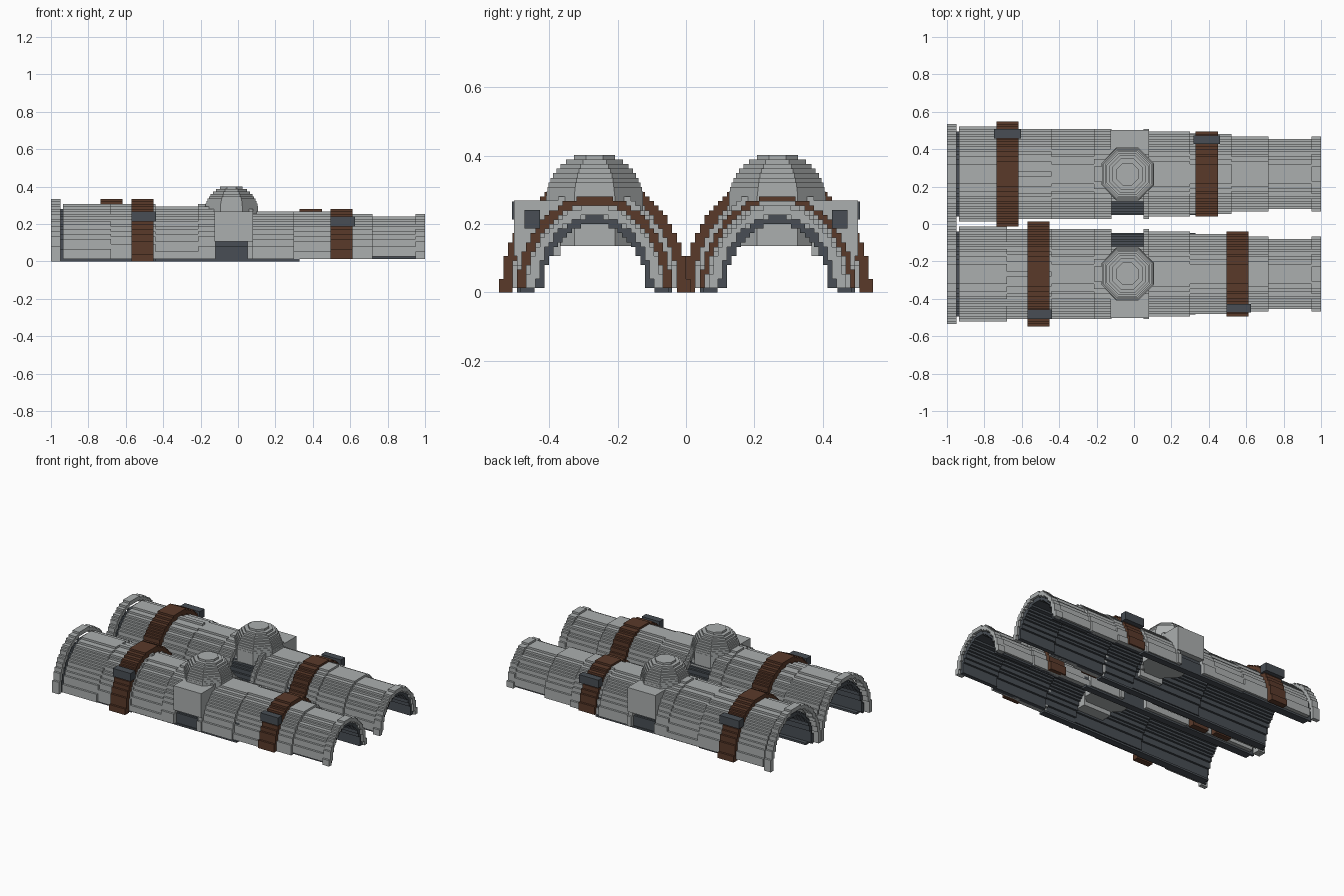
import bpy, bmesh, math
from mathutils import Matrix

cube = bpy.data.objects.get("Cube")
if cube:
    bpy.data.objects.remove(cube, do_unlink=True)

V = 2 / 150          # size of one stair step
CENTRE = 0.267       # distance of each guard's axis from the middle


def material(name, rgb):
    m = bpy.data.materials.new(name)
    m.use_nodes = True
    m.diffuse_color = (*rgb, 1)
    m.node_tree.nodes["Principled BSDF"].inputs["Base Color"].default_value = (*rgb, 1)
    return m


STEEL = material("light steel", (0.41, 0.43, 0.43))
DARK = material("dark lining", (0.065, 0.076, 0.089))
LEATHER = material("brown leather", (0.102, 0.042, 0.023))


def make(name, bm, mat):
    bmesh.ops.recalc_face_normals(bm, faces=bm.faces)
    me = bpy.data.meshes.new(name)
    bm.to_mesh(me)
    bm.free()
    me.materials.append(mat)
    bpy.context.collection.objects.link(bpy.data.objects.new(name, me))


def stairs(a, b, z0):
    """Stepped right half of an elliptical arch, listed from foot to crown."""
    pts, z, last = [], z0, None
    while z + V / 2 < b:
        w = max(V, round(a * math.sqrt(1 - ((z + V / 2) / b) ** 2) / V) * V)
        if w != last:
            if last is not None:
                pts.append((last, z))
            pts.append((w, z))
            last = w
        z += V
    return pts + [(last, z)]


def arch(bm, yc, x0, x1, a, b, thick, z0):
    """Stepped arch of half-width a and height b, running along x."""
    outer = stairs(a, b, z0)
    inner = stairs(a - thick, b - thick, z0)
    ring = outer + [(-y, z) for y, z in reversed(outer)]
    ring += [(-y, z) for y, z in inner] + list(reversed(inner))
    face = bm.faces.new([bm.verts.new((x0, yc + y, z)) for y, z in ring])
    out = bmesh.ops.extrude_face_region(bm, geom=[face])
    bmesh.ops.translate(bm, vec=(x1 - x0, 0, 0),
                        verts=[g for g in out["geom"] if isinstance(g, bmesh.types.BMVert)])
    bm.faces.new([bm.verts.new(v.co) for v in face.verts]) if not face.is_valid else None


def box(bm, x0, x1, y0, y1, z0, z1):
    mat = Matrix.Translation(((x0 + x1) / 2, (y0 + y1) / 2, (z0 + z1) / 2))
    mat = mat @ Matrix.Diagonal((x1 - x0, abs(y1 - y0), z1 - z0, 1))
    bmesh.ops.create_cube(bm, size=1, matrix=mat)


# shell bands: start, end, half-width, height, lower edge
BANDS = [
    (-1.0, -0.95, 0.267, 0.335, 0),
    (-0.935, -0.68, 0.253, 0.307, V),
    (-0.68, -0.44, 0.247, 0.3, V),
    (-0.44, -0.215, 0.238, 0.295, V),
    (-0.215, -0.12, 0.243, 0.305, V),
    (-0.12, 0.05, 0.19, 0.3, 8 * V),
    (0.05, 0.08, 0.243, 0.3, V),
    (0.08, 0.3, 0.23, 0.272, V),
    (0.3, 0.52, 0.21, 0.267, V),
    (0.52, 0.72, 0.205, 0.26, V),
    (0.72, 0.95, 0.19, 0.242, 2 * V),
    (0.95, 1.0, 0.197, 0.252, V),
]
# lining stretches: start, end, half-width, height, lower edge
LININGS = [
    (-0.97, -0.44, 0.227, 0.28, 0),
    (-0.44, 0.08, 0.215, 0.267, 0),
    (0.08, 0.33, 0.205, 0.245, 0),
    (0.33, 0.72, 0.185, 0.237, V),
    (0.72, 0.985, 0.172, 0.222, V),
]

for side, label, shift in ((1, "back", 0), (-1, "front", 0.165)):
    yc = side * CENTRE

    # steel shell
    bm = bmesh.new()
    for x0, x1, a, b, z0 in BANDS:
        arch(bm, yc, x0, x1, a, b, 2 * V, z0)
    make(label + "_shell", bm, STEEL)

    # dark lining with splayed feet
    bm = bmesh.new()
    for x0, x1, a, b, z0 in LININGS:
        arch(bm, yc, x0, x1, a, b, 1.5 * V, z0)
    for s in (-1, 1):
        box(bm, -0.95, 0.33, yc + s * 0.175, yc + s * 0.218, 0, V)
    make(label + "_lining", bm, DARK)

    # stepped dome reaching into the arch
    bm = bmesh.new()
    for i in range(20):
        z = 0.135 + i * V
        r = 0.142
        if z > 0.27:
            r *= math.sqrt(max(0.03, 1 - ((z + V / 2 - 0.27) / 0.138) ** 2))
        r /= math.cos(math.pi / 8)
        bmesh.ops.create_cone(
            bm, cap_ends=True, segments=8, radius1=r, radius2=r, depth=V,
            matrix=Matrix.Translation((-0.035, yc, z + V / 2)) @ Matrix.Rotation(math.pi / 8, 4, "Z"))
    make(label + "_dome", bm, STEEL)

    # flat side housing above the dark opening
    bm = bmesh.new()
    box(bm, -0.125, 0.08, yc + side * 0.1, yc + side * 0.236, 8 * V, 0.268)
    make(label + "_side_housing", bm, STEEL)

    # leather straps and their buckles
    for name, x, a, b, z0, y0, y1, zb in (
            ("wide", -0.735, 0.275, 0.335, 0, 0.19, 0.241, 0.213),
            ("narrow", 0.33, 0.227, 0.283, V, 0.16, 0.205, 0.187)):
        x += shift
        bm = bmesh.new()
        arch(bm, yc, x, x + 0.118, a, b, 2.5 * V, z0)
        make(f"{label}_{name}_strap", bm, LEATHER)
        bm = bmesh.new()
        box(bm, x - 0.013 + 0.013 * (side < 0), x + 0.131, yc + side * y0, yc + side * y1, zb, zb + 4 * V)
        make(f"{label}_{name}_buckle", bm, DARK)
